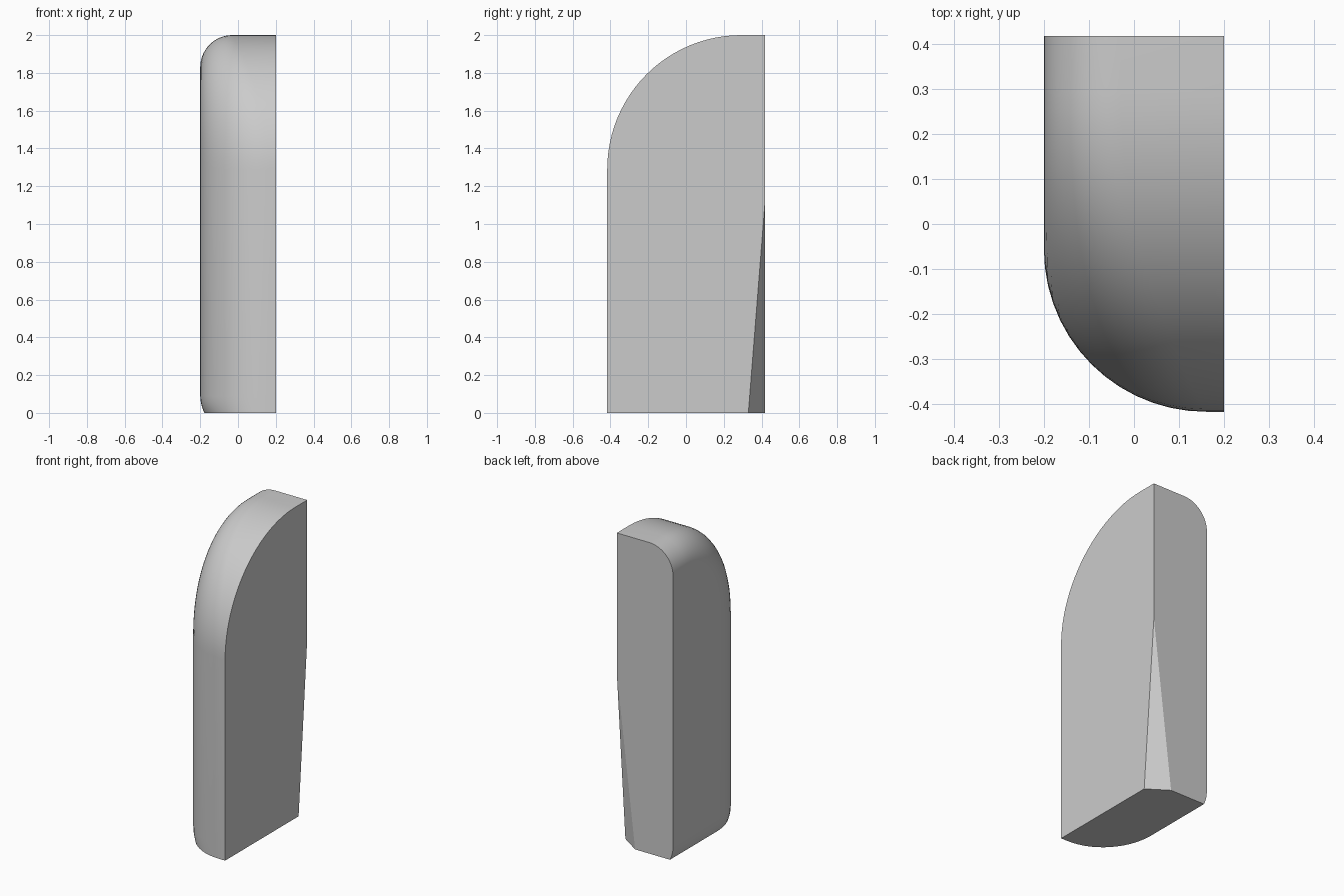
import bpy, bmesh
from math import sin, cos, pi

if "Cube" in bpy.data.objects:
    bpy.data.objects.remove(bpy.data.objects["Cube"])

XL, XR, YF, YB = -0.2, 0.2, -0.417, 0.417
R = 0.71                        # radius of the big front/top curve
CY, CZ = YF + R, 2 - R          # its centre
FRONT_R, TOP_R = 0.36, 0.17     # edge rounding on the front and on the top
TUCK_Z, TUCK = 0.09, 0.022      # small tuck along the bottom left edge
SEG, ARC = 14, 24

bm = bmesh.new()


def section(y, z, ny, nz, r):
    """One rounded cross-section; (ny, nz) points into the body."""
    pts = [(XR, 0)] + [(XL + r - r * sin(a), r - r * cos(a))
                       for a in (pi / 2 * i / SEG for i in range(SEG + 1))]
    return [bm.verts.new((x, y + ny * d, z + nz * d)) for x, d in pts]


# Straight front with the tucked foot
rows = []
low = [TUCK_Z * (1 - cos(pi / 2 * i / 5)) for i in range(6)]
for z in low:
    row = section(YF, z, 1, 0, FRONT_R)
    row.append(bm.verts.new((XL, YB, z)))
    t = TUCK * (1 - z / TUCK_Z) ** 2
    for v in row:
        v.co.x += t * ((XR - v.co.x) / (XR - XL)) ** 2
    rows.append(row)

# Curved shoulder, its rounding narrowing towards the top
for i in range(ARC + 1):
    t = i / ARC
    a = pi / 2 * t
    s = t * t * (3 - 2 * t)
    rows.append(section(CY - R * cos(a), CZ + R * sin(a), cos(a), -sin(a),
                        FRONT_R + (TOP_R - FRONT_R) * s))
rows.append(section(YB, 2, 0, -1, TOP_R))

# Skin, then the flat left, back, bottom and right faces
for p, q in zip(rows, rows[1:]):
    for i in range(min(len(p), len(q)) - 1):
        bm.faces.new((p[i], p[i + 1], q[i + 1], q[i]))
n = len(low)
corner = bm.verts.new((XR, YB, 0))
back_left = [r[-1] for r in rows[:n]]
bm.faces.new([rows[n - 1][-2]] + [r[-1] for r in rows[n:]] + [back_left[-1]])
bm.faces.new(rows[-1] + back_left[::-1] + [corner])
bm.faces.new(rows[0] + [corner])
bm.faces.new([r[0] for r in rows] + [corner])

# Slanted cut on the lower back right corner
ax, ay, az = XR - 0.07, YB - 0.33, 1.1
cut = bmesh.ops.bisect_plane(bm, geom=bm.verts[:] + bm.edges[:] + bm.faces[:],
                             dist=1e-5, plane_co=(XR, YB, az),
                             plane_no=(1 / ax, 1 / ay, -1 / az),
                             clear_outer=True)
bmesh.ops.holes_fill(bm, edges=[e for e in bm.edges if e.is_boundary], sides=0)
bmesh.ops.recalc_face_normals(bm, faces=bm.faces[:])

mesh = bpy.data.meshes.new("rounded_half_shell")
bm.to_mesh(mesh)
bm.free()
obj = bpy.data.objects.new("rounded_half_shell", mesh)
bpy.context.collection.objects.link(obj)
bpy.context.view_layer.objects.active = obj
obj.select_set(True)
bpy.ops.object.shade_smooth_by_angle(angle=pi / 6)
